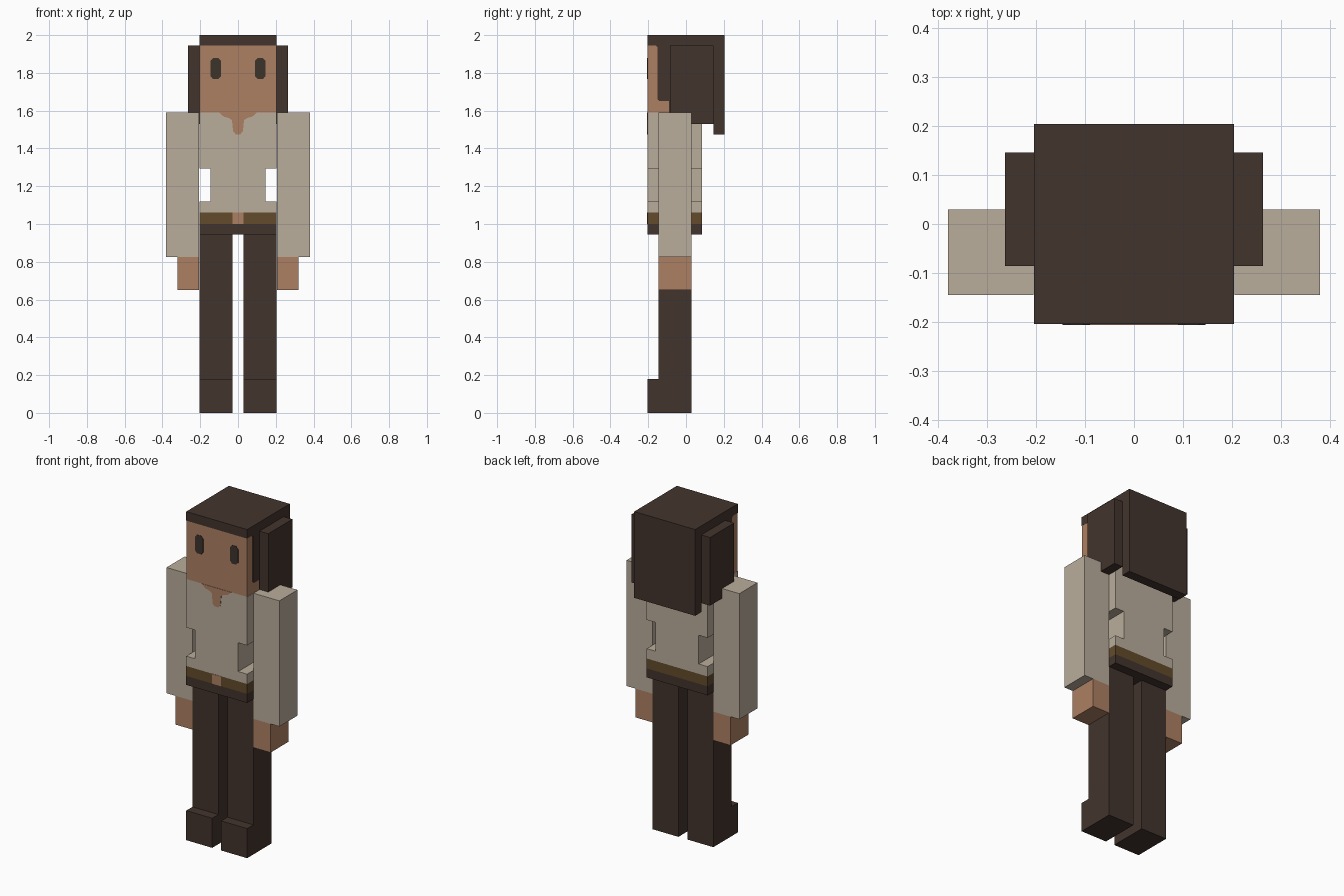
import bpy, bmesh

default = bpy.data.objects.get("Cube")
if default:
    bpy.data.objects.remove(default, do_unlink=True)


def linear(v):
    v /= 255
    return v / 12.92 if v <= 0.04045 else ((v + 0.055) / 1.055) ** 2.4


def material(name, r, g, b):
    mat = bpy.data.materials.new(name)
    colour = (linear(r), linear(g), linear(b), 1)
    mat.diffuse_color = colour
    mat.use_nodes = True
    bsdf = mat.node_tree.nodes["Principled BSDF"]
    bsdf.inputs["Base Color"].default_value = colour
    bsdf.inputs["Roughness"].default_value = 0.9
    return mat


skin = material("skin", 174, 128, 99)
dark = material("dark_brown", 66, 52, 45)
cream = material("cream_cloth", 186, 174, 156)
leather = material("belt_brown", 99, 75, 43)
eye_dark = material("eye_dark", 60, 51, 43)


def prism(name, mat, axis, profile, lo, hi):
    """Extrude a profile: (y, z) along axis x, or (x, z) along axis y."""
    bm = bmesh.new()
    place = (lambda p, d: (d, *p)) if axis == "x" else (lambda p, d: (p[0], d, p[1]))
    face = bm.faces.new([bm.verts.new(place(p, lo)) for p in profile])
    new = bmesh.ops.extrude_face_region(bm, geom=[face])["geom"]
    shift = (hi - lo, 0, 0) if axis == "x" else (0, hi - lo, 0)
    verts = [v for v in new if isinstance(v, bmesh.types.BMVert)]
    bmesh.ops.translate(bm, verts=verts, vec=shift)
    bmesh.ops.recalc_face_normals(bm, faces=bm.faces)
    mesh = bpy.data.meshes.new(name)
    bm.to_mesh(mesh)
    bm.free()
    mesh.materials.append(mat)
    obj = bpy.data.objects.new(name, mesh)
    bpy.context.collection.objects.link(obj)
    return obj


def box(name, mat, x, y, z):
    corners = [(x[0], z[0]), (x[1], z[0]), (x[1], z[1]), (x[0], z[1])]
    return prism(name, mat, "y", corners, *y)


def mirrored(half):
    """Complete a right-hand outline with its reflection in x."""
    return half + [(-x, z) for x, z in reversed(half)]


W = 0.205           # half width of head and torso
FRONT = -0.205
LIMB_Y = (-0.145, 0.03)

# Head: skin block inside a hair shell that leaves the face and jaw open
box("head", skin, (-0.204, 0.204), (FRONT, -0.08), (1.59, 1.945))
hair = [(FRONT, 2), (FRONT, 1.945), (-0.16, 1.945), (-0.15, 1.935),
        (-0.15, 1.66), (-0.14, 1.65), (-0.09, 1.65), (-0.09, 1.59),
        (0.145, 1.59), (0.145, 1.475), (W, 1.475), (W, 2)]
prism("hair", dark, "x", hair, -W, W)

# Shirt with a notch at each side of the waist
shirt = mirrored([(W, 1.06), (W, 1.12), (0.145, 1.12),
                  (0.145, 1.295), (W, 1.295), (W, 1.59)])
prism("shirt", cream, "y", shirt, FRONT, 0.085)
neckline = mirrored([(0.012, 1.475), (0.026, 1.49), (0.032, 1.55),
                     (0.05, 1.562), (0.075, 1.568), (0.1, 1.59)])
prism("neckline", skin, "y", neckline, FRONT - 0.002, FRONT + 0.002)

# Belt and waist
box("belt", leather, (-W, W), (FRONT, 0.085), (1.0, 1.06))
box("buckle", skin, (-0.03, 0.03), (FRONT - 0.002, FRONT + 0.002), (1.0, 1.06))
box("waist", dark, (-W, W), (FRONT, 0.085), (0.945, 1.0))

# Paired parts
for side, s in (("left", 1), ("right", -1)):
    def span(a, b):
        return sorted((s * a, s * b))

    box(side + "_side_hair", dark, span(W, 0.264), (-0.086, 0.146), (1.53, 1.945))
    box(side + "_sleeve", cream, span(0.206, 0.38), LIMB_Y, (0.825, 1.59))
    box(side + "_hand", skin, span(0.206, 0.32), LIMB_Y, (0.65, 0.825))

    leg = [(FRONT, 0), (0.03, 0), (0.03, 0.945), (-0.145, 0.945),
           (-0.145, 0.18), (FRONT, 0.18)]
    prism(side + "_leg", dark, "x", leg, *span(0.03, W))

    # Eye with clipped corners
    eye = [(s * (0.118 + dx), 1.823 + dz) for dx, dz in (
        (-0.028, -0.04), (-0.014, -0.056), (0.014, -0.056), (0.028, -0.04),
        (0.028, 0.04), (0.014, 0.056), (-0.014, 0.056), (-0.028, 0.04))]
    prism(side + "_eye", eye_dark, "y", eye, FRONT - 0.002, FRONT + 0.002)
